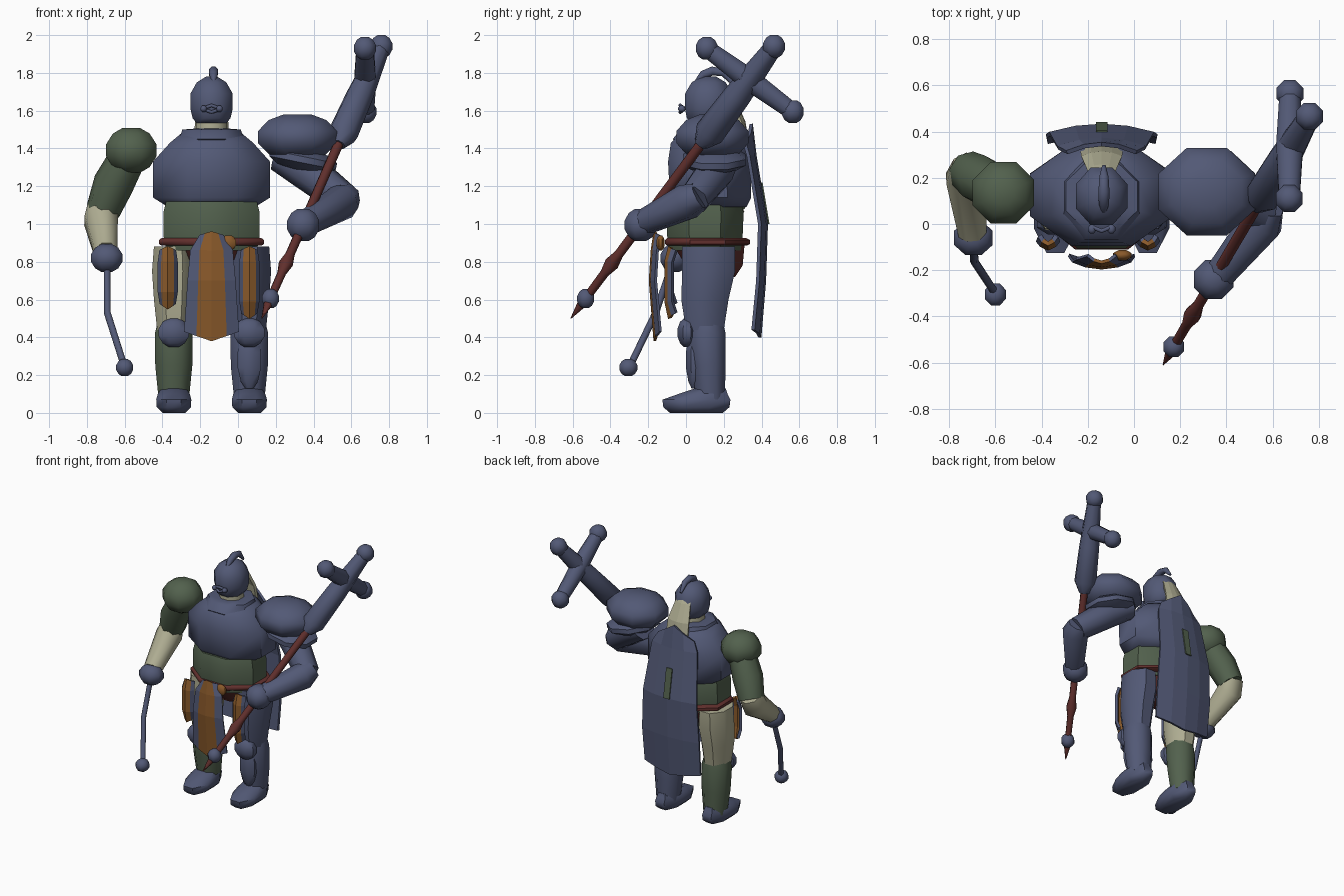
import bpy, bmesh, math
from mathutils import Vector, Euler

if "Cube" in bpy.data.objects:
    bpy.data.objects.remove(bpy.data.objects["Cube"])


def material(name, *rgb):
    m = bpy.data.materials.new(name)
    m.use_nodes = True
    m.diffuse_color = (*rgb, 1)
    m.node_tree.nodes["Principled BSDF"].inputs["Base Color"].default_value = (*rgb, 1)
    return m


NAVY = material("slate_blue", .085, .1, .18)
GREEN = material("moss_green", .085, .12, .075)
CREAM = material("cream", .43, .42, .29)
RED = material("dark_red", .12, .029, .026)
ORANGE = material("ochre", .25, .1, .023)
CX = -.14  # body centre line
SIDES = 8


def finish(name, bm, mats, smooth=True):
    bmesh.ops.recalc_face_normals(bm, faces=bm.faces)
    mesh = bpy.data.meshes.new(name)
    bm.to_mesh(mesh)
    bm.free()
    ob = bpy.data.objects.new(name, mesh)
    bpy.context.collection.objects.link(ob)
    for m in mats:
        mesh.materials.append(m)
    if smooth:
        bpy.ops.object.select_all(action='DESELECT')
        ob.select_set(True)
        bpy.context.view_layer.objects.active = ob
        bpy.ops.object.shade_smooth_by_angle(angle=math.radians(48))
    return ob


def skin(name, rings, mat):
    """Join rings of points into a closed, capped body."""
    bm = bmesh.new()
    loops = [[bm.verts.new(p) for p in r] for r in rings]
    for a, b in zip(loops, loops[1:]):
        for i in range(SIDES):
            j = (i + 1) % SIDES
            bm.faces.new((a[i], a[j], b[j], b[i]))
    bm.faces.new(loops[0])
    bm.faces.new(loops[-1])
    return finish(name, bm, [mat])


def circle(rx, ry):
    k = math.cos(math.pi / SIDES)
    angles = [(i + .5) * math.tau / SIDES for i in range(SIDES)]
    return [Vector((math.cos(a) * rx / k, math.sin(a) * ry / k, 0)) for a in angles]


def stack(name, x, rows, mat):
    """Horizontal rings given as (z, half width, half depth, centre y)."""
    return skin(name, [[p + Vector((x, cy, z)) for p in circle(rx, ry)]
                       for z, rx, ry, cy in rows], mat)


def ball(name, loc, radii, mat, tilt=(0, 0, 0)):
    rot = Euler(tilt).to_matrix()
    rings = []
    for lat in (-70, -45, -15, 15, 45, 70):
        c, s = math.cos(math.radians(lat)), math.sin(math.radians(lat)) / math.sin(math.radians(70))
        c /= math.cos(math.radians(15))
        rings.append([rot @ (p + Vector((0, 0, s * radii[2]))) + Vector(loc)
                      for p in circle(c * radii[0], c * radii[1])])
    return skin(name, rings, mat)


def limb(name, points, radii, mat):
    """Round tube through points with a radius at each."""
    pts = [Vector(p) for p in points]
    rings = []
    for i, (p, r) in enumerate(zip(pts, radii)):
        d = pts[min(i + 1, len(pts) - 1)] - pts[max(i - 1, 0)]
        q = d.to_track_quat('Z', 'Y')
        rings.append([q @ v + p for v in circle(r, r)])
    return skin(name, rings, mat)


def panel(name, x, rows, peak, bow, mats, thick=.015, stripe=.5):
    """Bowed hanging plate; rows are (z, y, half width), peak moves the end centres."""
    bm = bmesh.new()
    grid = []
    for n, (z, y, w) in enumerate(rows):
        end = peak[0] if n == 0 else peak[1] if n == len(rows) - 1 else 0
        grid.append([bm.verts.new((x + u * w, y + bow * u * u, z + end * (1 - abs(u))))
                     for u in (-1, -stripe, 0, stripe, 1)])
    for a, b in zip(grid, grid[1:]):
        for c in range(4):
            f = bm.faces.new((a[c], a[c + 1], b[c + 1], b[c]))
            f.material_index = 1 if c in (1, 2) and len(mats) > 1 else 0
    ob = finish(name, bm, mats, False)
    mod = ob.modifiers.new("thickness", 'SOLIDIFY')
    mod.thickness = thick
    mod.offset = 0
    return ob


# Torso
stack("belly", CX, [(.86, .24, .19, .1), (.94, .255, .2, .1), (1.06, .255, .205, .1),
                    (1.12, .24, .19, .1)], GREEN)
stack("chest", CX, [(1.09, .23, .19, .13), (1.14, .31, .215, .13), (1.33, .31, .22, .125),
                    (1.43, .22, .2, .12), (1.48, .16, .15, .12)], NAVY)
stack("collar", CX, [(1.41, .12, .15, .11), (1.45, .17, .18, .11), (1.5, .155, .15, .12),
                     (1.505, .09, .1, .12)], NAVY)
stack("belt", CX, [(.885, .265, .21, .11), (.895, .278, .225, .115), (.915, .278, .225, .115),
                   (.925, .265, .21, .11)], RED)
stack("hip_cloth", CX, [(.72, .08, .1, .16), (.78, .16, .15, .15), (.89, .2, .19, .12)], RED)
ball("buckle", (-.05, -.135, .9), (.04, .022, .04), ORANGE)

# Head
stack("neck", CX, [(1.47, .085, .08, .12), (1.56, .08, .08, .12)], CREAM)
stack("helmet", CX, [(1.535, .08, .09, .12), (1.56, .1, .115, .12), (1.61, .112, .125, .12),
                     (1.69, .112, .125, .12), (1.75, .078, .09, .12), (1.78, .03, .04, .12)], NAVY)
limb("crest", [(CX + .01, y, z) for y, z in ((.05, 1.75), (.09, 1.79), (.14, 1.81), (.2, 1.8), (.25, 1.74))],
     (.008, .022, .024, .02, .008), NAVY)
for side in (-1, 1):
    limb("mouth_guard_bar", [(CX - .05, -.01, 1.61), (CX, -.03, 1.61 + side * .018),
                             (CX + .05, -.01, 1.61)], (.009, .009, .009), NAVY)
    ball("mouth_guard_stud", (CX + side * .042, -.022, 1.61), (.017, .02, .017), NAVY)
panel("hair", CX, [(1.74, .2, .04), (1.66, .25, .06), (1.54, .305, .085), (1.38, .335, .09)],
      (0, -.02), -.02, [CREAM], .02)

# Legs, shoes and armour
for name, side, upper, lower in (("right", -1, CREAM, GREEN), ("left", 1, NAVY, NAVY)):
    x = CX + side * .2
    stack(name + "_thigh", x, [(.88, .105, .14, .12), (.75, .115, .14, .12), (.6, .105, .125, .1),
                               (.44, .088, .1, .1)], upper)
    stack(name + "_shin", x, [(.5, .08, .08, .11), (.42, .1, .1, .11), (.25, .098, .09, .12),
                              (.07, .08, .075, .13)], lower)
    stack(name + "_shoe", x, [(0, .06, .14, .055), (.03, .09, .175, .055), (.07, .093, .18, .055),
                              (.1, .085, .13, .09), (.13, .065, .08, .13)], NAVY)
    ball(name + "_knee_guard", (x, .005, .425), (.08, .05, .075), NAVY)
ball("shin_plate", (CX + .2, .045, .28), (.062, .045, .15), NAVY)

# Bare-side arm with chain weight
ball("right_shoulder", (-.565, .135, 1.39), (.133, .133, .118), GREEN)
limb("right_upper_arm", [(-.58, .15, 1.36), (-.66, .19, 1.21), (-.715, .225, 1.07)],
     (.09, .1, .085), GREEN)
limb("right_forearm", [(-.715, .235, 1.1), (-.725, .2, 1.02), (-.7, -.04, .85)],
     (.075, .088, .06), CREAM)
ball("right_hand", (-.695, -.06, .82), (.083, .075, .073), NAVY)
limb("flail_cord", [(-.692, -.07, .8), (-.692, -.16, .53), (-.6, -.3, .24)],
     (.017, .017, .017), NAVY)
ball("flail_weight", (-.6, -.305, .24), (.045, .048, .045), NAVY)

# Armoured arm
ball("shoulder_pad", (.315, .14, 1.46), (.208, .19, .12), NAVY)
ball("lower_shoulder_pad", (.345, .15, 1.34), (.18, .165, .06), NAVY, (0, .2, 0))
limb("left_upper_arm", [(.22, .2, 1.36), (.38, .15, 1.27), (.56, .04, 1.13)],
     (.08, .095, .08), NAVY)
limb("left_forearm", [(.575, .07, 1.15), (.555, .01, 1.12), (.37, -.22, 1.01)],
     (.07, .09, .065), NAVY)
ball("left_hand", (.345, -.24, .995), (.085, .085, .085), NAVY)

# Cross-headed staff: one axis, positions by height
base, axis = Vector((.17, -.535, .6)), Vector((.365, .62, .83)) / .83


def on_staff(z):
    return base + axis * (z - .6)


limb("staff_pole", [on_staff(z) for z in (.6, .74, .79, .84, 1.45)],
     (.02, .022, .036, .023, .025), RED)
limb("staff_spike", [on_staff(z) for z in (.5, .59)], (.002, .026), RED)
ball("staff_collar", on_staff(.605), (.045, .045, .05), NAVY)
limb("staff_head", [on_staff(z) for z in (1.42, 1.48, 1.68, 1.94)],
     (.035, .075, .068, .045), NAVY)
ends = [Vector((.672, .11, 1.93)), Vector((.675, .565, 1.595))]
limb("staff_crossbar", [ends[0], (ends[0] + ends[1]) / 2, ends[1]], (.045, .058, .045), NAVY)
for p in ends + [on_staff(1.94)]:
    ball("staff_knob", p, (.058, .058, .06), NAVY)

# Hanging cloth
panel("cape", CX, [(1.43, .345, .15), (1.36, .365, .19), (1.0, .425, .225), (.7, .415, .24), (.44, .39, .235)],
      (.1, -.04), -.035, [NAVY], .018)
panel("cape_mark", CX, [(1.22, .4015, .025), (1.0, .438, .025)], (0, 0), 0, [GREEN], .008)
panel("front_tabard", CX, [(.94, -.165, .06), (.86, -.18, .11), (.7, -.19, .125), (.43, -.165, .143)],
      (.02, -.05), .03, [NAVY, ORANGE], .014, .55)
for x, low in ((-.372, .58), (.06, .53)):
    panel("side_tasset", x, [(.86, -.085, .036), (.8, -.105, .045), (low + .06, -.105, .045), (low, -.085, .035)],
          (.02, -.03), .035, [NAVY, ORANGE], .02, .62)
